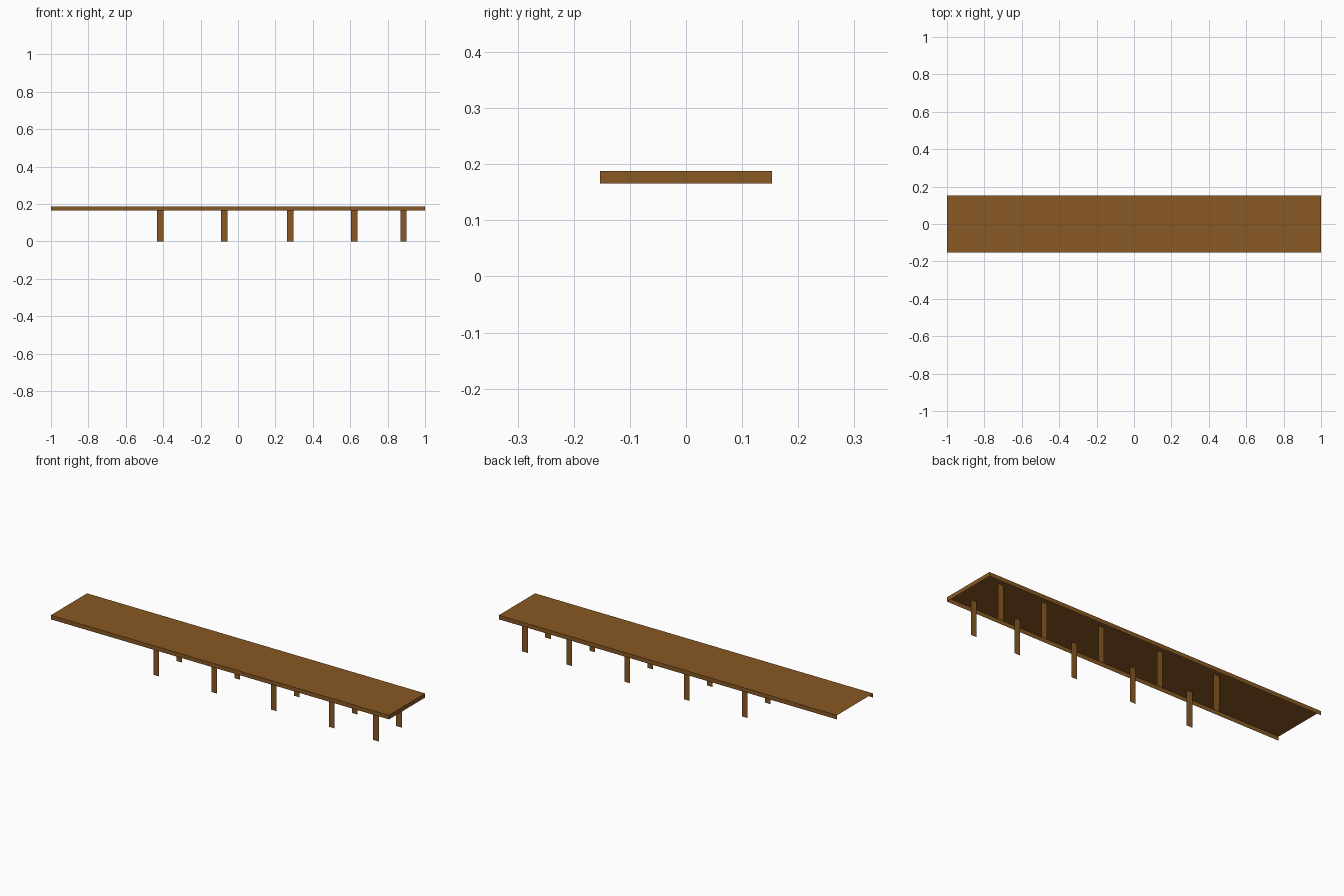
import bpy

if "Cube" in bpy.data.objects:
    bpy.data.objects.remove(bpy.data.objects["Cube"])

X, Y0, Y1 = 1.0, -0.153, 0.153
TOP, LIP = 0.188, 0.166

wood = bpy.data.materials.new("brown wood")
wood.diffuse_color = (0.25, 0.1, 0.017, 1)
wood.use_nodes = True
wood.node_tree.nodes["Principled BSDF"].inputs["Base Color"].default_value = wood.diffuse_color


def sheet(name, quads):
    """Thin open sheet made from four-cornered panels."""
    mesh = bpy.data.meshes.new(name)
    verts = [v for q in quads for v in q]
    faces = [tuple(range(i * 4, i * 4 + 4)) for i in range(len(quads))]
    mesh.from_pydata(verts, [], faces)
    mesh.materials.append(wood)
    ob = bpy.data.objects.new(name, mesh)
    bpy.context.collection.objects.link(ob)
    return ob


def wall(a, b, low, high):
    """Upright panel standing on the line from a to b."""
    return [(*a, low), (*b, low), (*b, high), (*a, high)]


# Deck surface
sheet("deck_top", [[(-X, Y0, TOP), (X, Y0, TOP), (X, Y1, TOP), (-X, Y1, TOP)]])

# Skirt on the front, right and back; the left end stays open
sheet("deck_skirt", [
    wall((-X, Y0), (X, Y0), LIP, TOP),
    wall((X, Y0), (X, Y1), LIP, TOP),
    wall((X, Y1), (-X, Y1), LIP, TOP),
])

# Flat posts in two rows, set in from the edges
for i, x in enumerate((-0.416, -0.073, 0.279, 0.622, 0.885)):
    l, r = x - 0.017, x + 0.017
    sheet(f"front_post_{i + 1}", [wall((l, -0.097), (r, -0.097), 0, TOP)])
    sheet(f"back_post_{i + 1}", [wall((r, 0.097), (l, 0.097), 0, TOP)])
